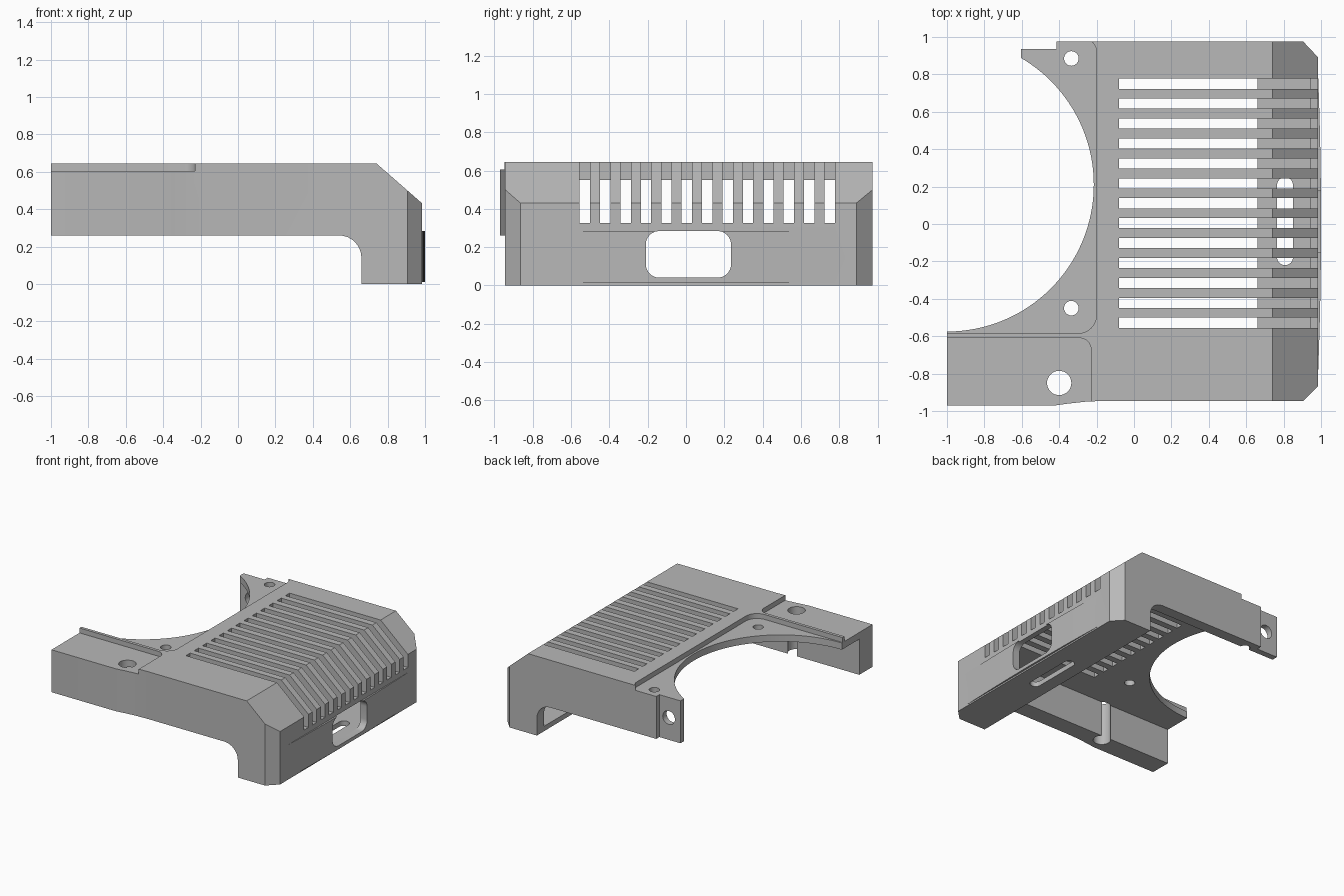
import bpy, bmesh, math
from mathutils import Vector

cube = bpy.data.objects.get("Cube")
if cube:
    bpy.data.objects.remove(cube, do_unlink=True)

grey = bpy.data.materials.new("plain grey")
grey.use_nodes = True
grey.diffuse_color = (0.48, 0.48, 0.48, 1)
grey.node_tree.nodes["Principled BSDF"].inputs["Base Color"].default_value = (0.48, 0.48, 0.48, 1)


def prism(name, points, axis, start, end):
    """Extrude a closed 2D outline along x, y or z."""
    place = {"x": lambda p, t: Vector((t, p[0], p[1])),
             "y": lambda p, t: Vector((p[0], t, p[1])),
             "z": lambda p, t: Vector((p[0], p[1], t))}[axis]
    bm = bmesh.new()
    low = [bm.verts.new(place(p, start)) for p in points]
    high = [bm.verts.new(place(p, end)) for p in points]
    bm.faces.new(low)
    bm.faces.new(high)
    for i in range(len(points)):
        j = (i + 1) % len(points)
        bm.faces.new((low[i], low[j], high[j], high[i]))
    bmesh.ops.recalc_face_normals(bm, faces=bm.faces)
    mesh = bpy.data.meshes.new(name)
    bm.to_mesh(mesh)
    bm.free()
    mesh.materials.append(grey)
    obj = bpy.data.objects.new(name, mesh)
    bpy.context.collection.objects.link(obj)
    return obj


def arc(cx, cy, r, a0, a1, steps=8):
    angles = [math.radians(a0 + (a1 - a0) * i / steps) for i in range(steps + 1)]
    return [(cx + r * math.cos(a), cy + r * math.sin(a)) for a in angles]


def circle(cx, cy, r, steps=32):
    return arc(cx, cy, r, 0, 360, steps)[:-1]


def rounded(x0, x1, y0, y1, r):
    return (arc(x1 - r, y1 - r, r, 0, 90) + arc(x0 + r, y1 - r, r, 90, 180)
            + arc(x0 + r, y0 + r, r, 180, 270) + arc(x1 - r, y0 + r, r, 270, 360))


def rect(x0, x1, y0, y1):
    return [(x0, y0), (x1, y0), (x1, y1), (x0, y1)]


def combine(target, tool, operation="DIFFERENCE"):
    mod = target.modifiers.new("combine", "BOOLEAN")
    mod.operation = operation
    mod.solver = "EXACT"
    mod.object = tool
    bpy.context.view_layer.objects.active = target
    bpy.ops.object.modifier_apply(modifier=mod.name)
    bpy.data.objects.remove(tool, do_unlink=True)


# Housing: side profile with the foot, trimmed to the plan outline
side = ([(-1.2, 0.26)] + arc(0.54, 0.14, 0.12, 90, 0)
        + [(0.66, 0), (1.2, 0), (1.2, 0.243), (0.74, 0.645), (-1.2, 0.645)])
plan = [(-1, -0.97), (-0.42, -0.97), (-0.35, -0.96), (-0.26, -0.95), (-0.15, -0.945),
        (0.905, -0.945), (0.985, -0.865), (0.985, 0.89), (0.905, 0.975),
        (-0.415, 0.975), (-0.415, 0.935), (-0.605, 0.935), (-0.605, 0.2), (-1, 0.2)]
housing = prism("housing", side, "y", -1.2, 1.2)
combine(housing, prism("plan_trim", plan, "z", -0.5, 1), "INTERSECT")

# Inner cavity, leaving the roof, sloped end, end wall and foot floor
cavity = [(-2, -1), (0.6, -1), (0.6, 0.04), (0.94, 0.04), (0.94, 0.345), (0.705, 0.55), (-2, 0.55)]
combine(housing, prism("cavity", cavity, "y", -0.8, 0.885))

# Shallow bowed swelling on the end wall
swell = [(0.97, -0.78)] + [(0.985 + 0.015 * (1 - (i / 8) ** 2), 0.78 * i / 8)
                          for i in range(-8, 9)] + [(0.97, 0.78)]
bow = prism("bow", swell, "z", 0.012, 0.283)
combine(housing, bow, "UNION")

# Large round bay
combine(housing, prism("bay", circle(-1, 0.21, 0.785, 128), "z", -1, 2))

# Stepped-down top areas either side of the narrow ridge
arm_step = [(-2, -2), (-0.23, -2)] + arc(-0.29, -0.67, 0.06, 0, 90) + [(-2, -0.61)]
bay_step = ([(-2, -0.585)] + arc(-0.3, -0.485, 0.1, -90, 0)
            + arc(-0.27, 0.92, 0.07, 0, 90) + [(-2, 0.99)])
for outline in (arm_step, bay_step):
    combine(housing, prism("top_step", outline, "z", 0.605, 1))

# Vent slots over the roof and sloped end
for i in range(13):
    y = -0.528 + i * 0.1065
    combine(housing, prism("vent", rect(-0.08, 1.2, y - 0.027, y + 0.027), "z", 0.325, 1))

# Screw holes, tab hole, end window and foot slot
for x, y, r in ((-0.335, 0.885, 0.039), (-0.335, -0.45, 0.039), (-0.4, -0.85, 0.065)):
    combine(housing, prism("hole", circle(x, y, r), "z", -1, 2))
combine(housing, prism("tab_hole", circle(-0.5, 0.44, 0.055), "y", 0.7, 1.2))
combine(housing, prism("window", rounded(-0.21, 0.235, 0.041, 0.284, 0.07), "x", 0.88, 1.2))
combine(housing, prism("foot_slot", rounded(0.765, 0.85, -0.22, 0.25, 0.042), "z", -1, 0.2))

# Smooth curved walls, keep the edges crisp
bpy.ops.object.select_all(action="DESELECT")
housing.select_set(True)
bpy.context.view_layer.objects.active = housing
bpy.ops.object.shade_smooth_by_angle(angle=math.radians(25))
